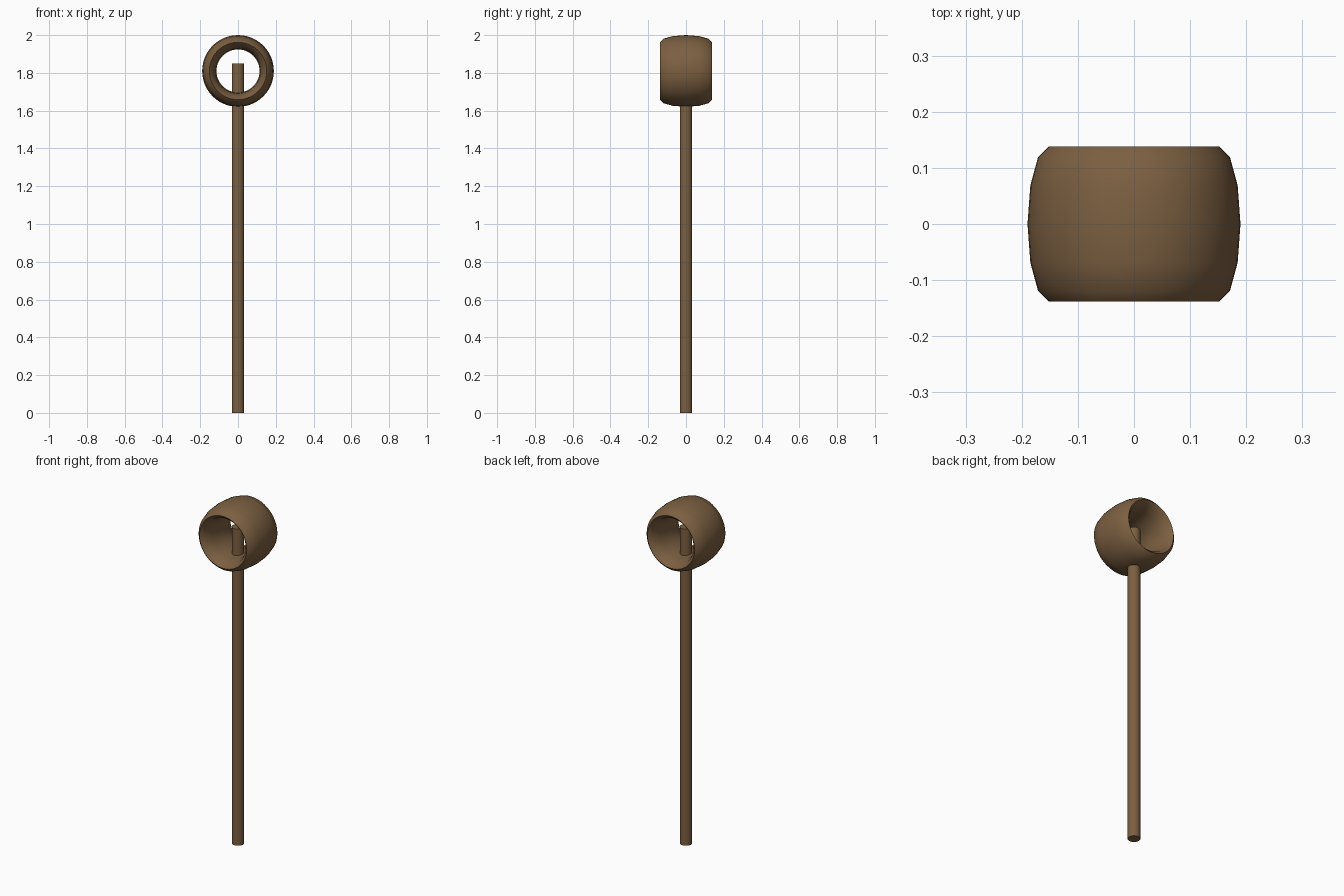
import bpy, math

if "Cube" in bpy.data.objects:
    bpy.data.objects.remove(bpy.data.objects["Cube"])

wood = bpy.data.materials.new("brown wood")
wood.diffuse_color = (0.2, 0.115, 0.053, 1)
wood.use_nodes = True
wood.node_tree.nodes["Principled BSDF"].inputs["Base Color"].default_value = wood.diffuse_color


def finish(name):
    ob = bpy.context.object
    ob.name = name
    ob.data.materials.append(wood)
    bpy.ops.object.transform_apply(location=False, rotation=True, scale=True)
    bpy.ops.object.shade_smooth_by_angle(angle=math.radians(40))
    return ob


# Long straight handle, its end poking up inside the ring
HANDLE_TOP = 1.85
bpy.ops.mesh.primitive_cylinder_add(vertices=24, radius=0.033, depth=HANDLE_TOP,
                                    location=(0, 0, HANDLE_TOP / 2))
finish("handle")

# Barrel-shaped hollow head: a torus stretched along its axis (y)
R, T, HALF = 0.152, 0.0378, 0.138
bpy.ops.mesh.primitive_torus_add(major_radius=R, minor_radius=T,
                                 major_segments=48, minor_segments=12,
                                 location=(0, 0, 2 - R - T),
                                 rotation=(math.pi / 2, 0, 0))
bpy.context.object.scale = (1, 1, HALF / T)
finish("ring_head")
